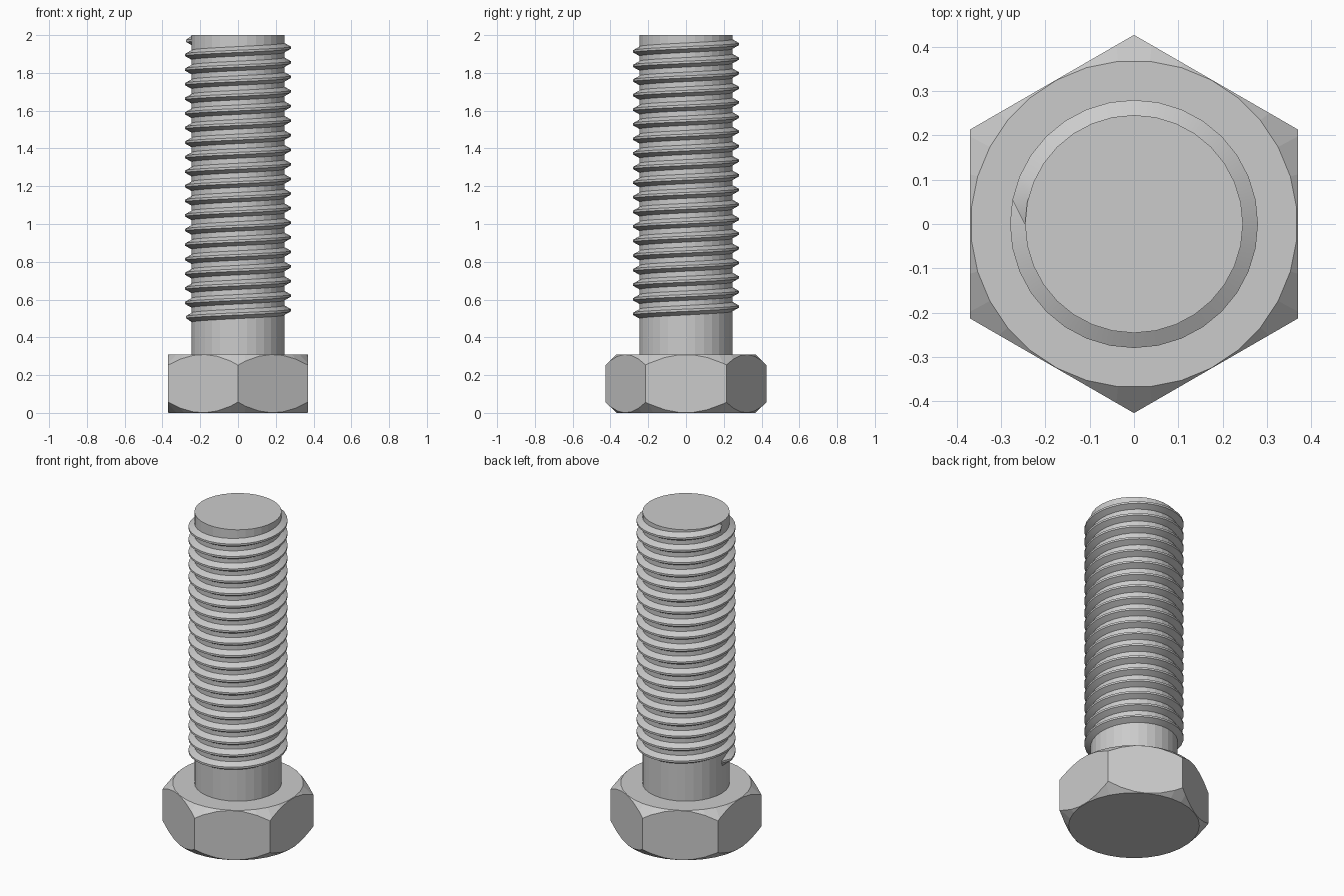
import bpy, bmesh
from math import sin, cos, pi, radians

if "Cube" in bpy.data.objects:
    bpy.data.objects.remove(bpy.data.objects["Cube"])


def make_object(name, bm):
    bmesh.ops.recalc_face_normals(bm, faces=bm.faces)
    mesh = bpy.data.meshes.new(name)
    bm.to_mesh(mesh)
    bm.free()
    obj = bpy.data.objects.new(name, mesh)
    bpy.context.collection.objects.link(obj)
    return obj


def loft(name, rings, closed=True):
    """Skin a list of equal-length closed rings and cap both ends."""
    bm = bmesh.new()
    rows = [[bm.verts.new(p) for p in ring] for ring in rings]
    n = len(rows[0])
    for a, b in zip(rows, rows[1:]):
        for i in range(n):
            j = (i + 1) % n
            bm.faces.new((a[i], a[j], b[j], b[i]))
    bm.faces.new(rows[0])
    bm.faces.new(rows[-1])
    return make_object(name, bm)


def circle(radius, z, sides, phase=0.0):
    return [(radius * cos(2 * pi * i / sides + phase),
             radius * sin(2 * pi * i / sides + phase), z) for i in range(sides)]


def smooth(obj, angle):
    bpy.ops.object.select_all(action='DESELECT')
    obj.select_set(True)
    bpy.context.view_layer.objects.active = obj
    bpy.ops.object.shade_smooth_by_angle(angle=radians(angle))


# Hex head: prism trimmed by a double-chamfered round blank
head = loft("hex_head", [circle(0.427, z, 6, pi / 2) for z in (-0.1, 0.41)])
blank = loft("chamfer_cutter", [circle(r, z, 32, pi / 32) for r, z in
                                ((0.369, 0.0), (0.44, 0.068), (0.44, 0.242), (0.369, 0.31))])
trim = head.modifiers.new("chamfer", 'BOOLEAN')
trim.operation = 'INTERSECT'
trim.solver = 'EXACT'
trim.object = blank
bpy.context.view_layer.objects.active = head
bpy.ops.object.modifier_apply(modifier=trim.name)
bpy.data.objects.remove(blank)

# Shank
shank = loft("shank", [circle(0.246, z, 32) for z in (0.29, 2.0)])
smooth(shank, 5)

# Right-handed helical thread, starting and ending at -x
TURNS, STEPS = 19, 32
Z0, Z1 = 0.505, 1.972
ROOT, CREST = 0.241, 0.28
sections = []
total = TURNS * STEPS
for k in range(total + 1):
    a = pi + 2 * pi * k / STEPS
    z = Z0 + (Z1 - Z0) * k / total
    # the crest runs out at both ends
    crest = ROOT + 0.006 if k in (0, total) else CREST
    profile = ((ROOT, -0.028), (crest, -0.006), (crest, 0.006), (ROOT, 0.028))
    sections.append([(r * cos(a), r * sin(a), min(z + dz, 1.999)) for r, dz in profile])
thread = loft("thread", sections)
smooth(thread, 25)
